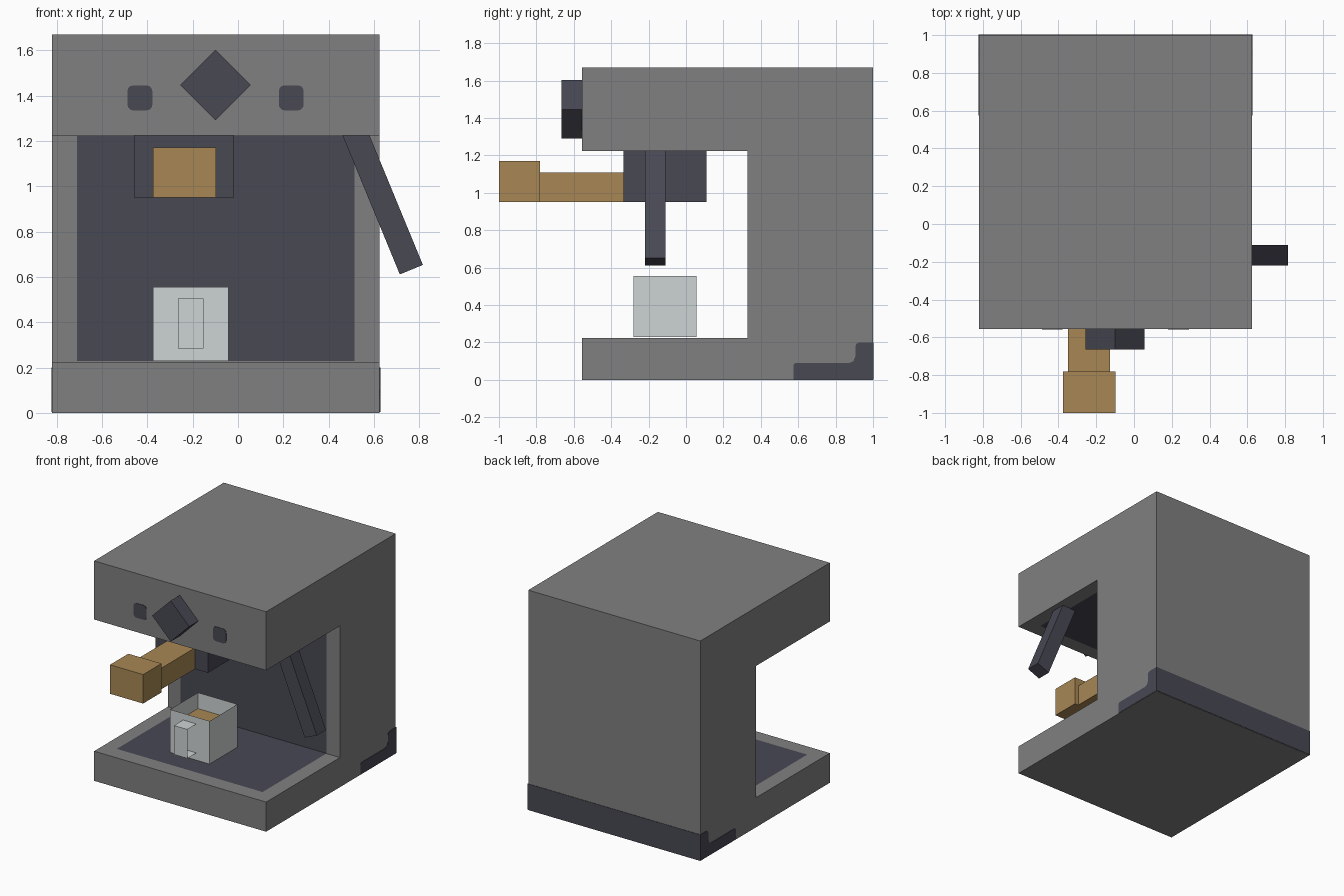
import bpy
import bmesh
from math import radians
from mathutils import Matrix, Vector

if "Cube" in bpy.data.objects:
    bpy.data.objects.remove(bpy.data.objects["Cube"], do_unlink=True)


def make_material(name, srgb):
    linear = [((c / 255 + 0.055) / 1.055) ** 2.4 for c in srgb]
    mat = bpy.data.materials.new(name)
    mat.use_nodes = True
    mat.diffuse_color = (*linear, 1)
    mat.node_tree.nodes["Principled BSDF"].inputs["Base Color"].default_value = (*linear, 1)
    return mat


GREY = make_material("body grey", (128, 128, 128))
DARK = make_material("dark slate", (72, 72, 84))
TAN = make_material("wood tan", (168, 135, 85))
WHITE = make_material("pale cup", (205, 212, 211))


def finish(name, bm, mat):
    mesh = bpy.data.meshes.new(name)
    bm.to_mesh(mesh)
    bm.free()
    mesh.materials.append(mat)
    obj = bpy.data.objects.new(name, mesh)
    bpy.context.collection.objects.link(obj)
    return obj


def box(name, mat, x, y, z, tilt=0, round_y=0, open_top=False):
    """Box from ranges, optionally tilted about y or rounded along y."""
    bm = bmesh.new()
    bmesh.ops.create_cube(bm, size=1)
    size = [r[1] - r[0] for r in (x, y, z)]
    centre = Vector([sum(r) / 2 for r in (x, y, z)])
    bmesh.ops.scale(bm, vec=size, verts=bm.verts)
    if round_y:
        edges = [e for e in bm.edges
                 if abs(e.verts[0].co.y - e.verts[1].co.y) > size[1] / 2]
        bmesh.ops.bevel(bm, geom=edges, offset=round_y, segments=3,
                        profile=0.5, affect='EDGES')
    if open_top:
        top = [f for f in bm.faces if f.normal.z > 0.9]
        bmesh.ops.delete(bm, geom=top, context='FACES')
    turn = Matrix.Rotation(radians(tilt), 4, 'Y')
    bmesh.ops.transform(bm, matrix=Matrix.Translation(centre) @ turn, verts=bm.verts)
    return finish(name, bm, mat)


def extrude_x(name, mat, x, path, solid=True):
    """Sweep a (y, z) path along x, as a capped solid or an open sheet."""
    bm = bmesh.new()
    a, b = [[bm.verts.new((px, *p)) for p in path] for px in x]
    n = len(path)
    for i in range(n if solid else n - 1):
        j = (i + 1) % n
        bm.faces.new((a[i], b[i], b[j], a[j]))
    if solid:
        bm.faces.new(a)
        bm.faces.new(b)
        bmesh.ops.recalc_face_normals(bm, faces=bm.faces)
    return finish(name, bm, mat)


# Main C-shaped body
LEFT, RIGHT, FRONT, BACK = -0.82, 0.625, -0.555, 1.0
FLOOR, CEILING, WALL, TOP = 0.225, 1.225, 0.33, 1.67
extrude_x("body", GREY, (LEFT, RIGHT), [
    (FRONT, 0), (BACK, 0), (BACK, TOP), (FRONT, TOP),
    (FRONT, CEILING), (WALL, CEILING), (WALL, FLOOR), (FRONT, FLOOR)])

# Dark liner over tray, back wall and ceiling
gap = 0.003
extrude_x("recess_liner", DARK, (-0.71, 0.515), [
    (-0.44, FLOOR + gap), (WALL - gap, FLOOR + gap),
    (WALL - gap, CEILING - gap), (-0.44, CEILING - gap)], solid=False)

# Dark base band across the back, stepping forward on both sides
extrude_x("base_band", DARK, (LEFT - gap, RIGHT + gap), [
    (0.575, gap), (BACK + gap, gap), (BACK + gap, 0.2), (0.925, 0.2),
    (0.91, 0.192), (0.905, 0.175), (0.905, 0.125), (0.895, 0.1),
    (0.87, 0.09), (0.585, 0.09), (0.575, 0.08)])

# Front buttons and dial
for side, x in (("right", -0.433), ("left", 0.235)):
    box(side + "_button", DARK, (x - 0.055, x + 0.055),
        (FRONT - gap, FRONT + gap), (1.335, 1.445), round_y=0.025)
box("dial", DARK, (-0.21, 0.01), (-0.665, -0.55), (1.337, 1.557), tilt=45)

# Brewing head and its handle
box("brew_head", DARK, (-0.46, -0.018), (-0.335, 0.11), (0.95, 1.23))
box("handle_shaft", TAN, (-0.35, -0.128), (-0.78, -0.33), (0.95, 1.11))
box("handle_grip", TAN, (-0.375, -0.097), (-1.0, -0.78), (0.95, 1.17))

# Slanted side lever
lever_angle = radians(-22.4)
axis = Matrix.Rotation(lever_angle, 3, 'Y') @ Vector((0, 0, 1))
mid = Vector((0.765, -0.165, 0.632)) + axis * 0.36
box("lever", DARK, (mid.x - 0.055, mid.x + 0.055), (-0.22, -0.11),
    (mid.z - 0.36, mid.z + 0.36), tilt=-22.4)

# Cup with drink and open loop handle
box("cup", WHITE, (-0.375, -0.043), (-0.28, 0.055), (FLOOR + 0.005, 0.556), open_top=True)
extrude_x("drink", TAN, (-0.374, -0.044), [(-0.279, 0.435), (0.054, 0.435)], solid=False)
extrude_x("cup_handle", WHITE, (-0.265, -0.153), [
    (-0.28, 0.285), (-0.39, 0.285), (-0.39, 0.505), (-0.28, 0.505)], solid=False)
